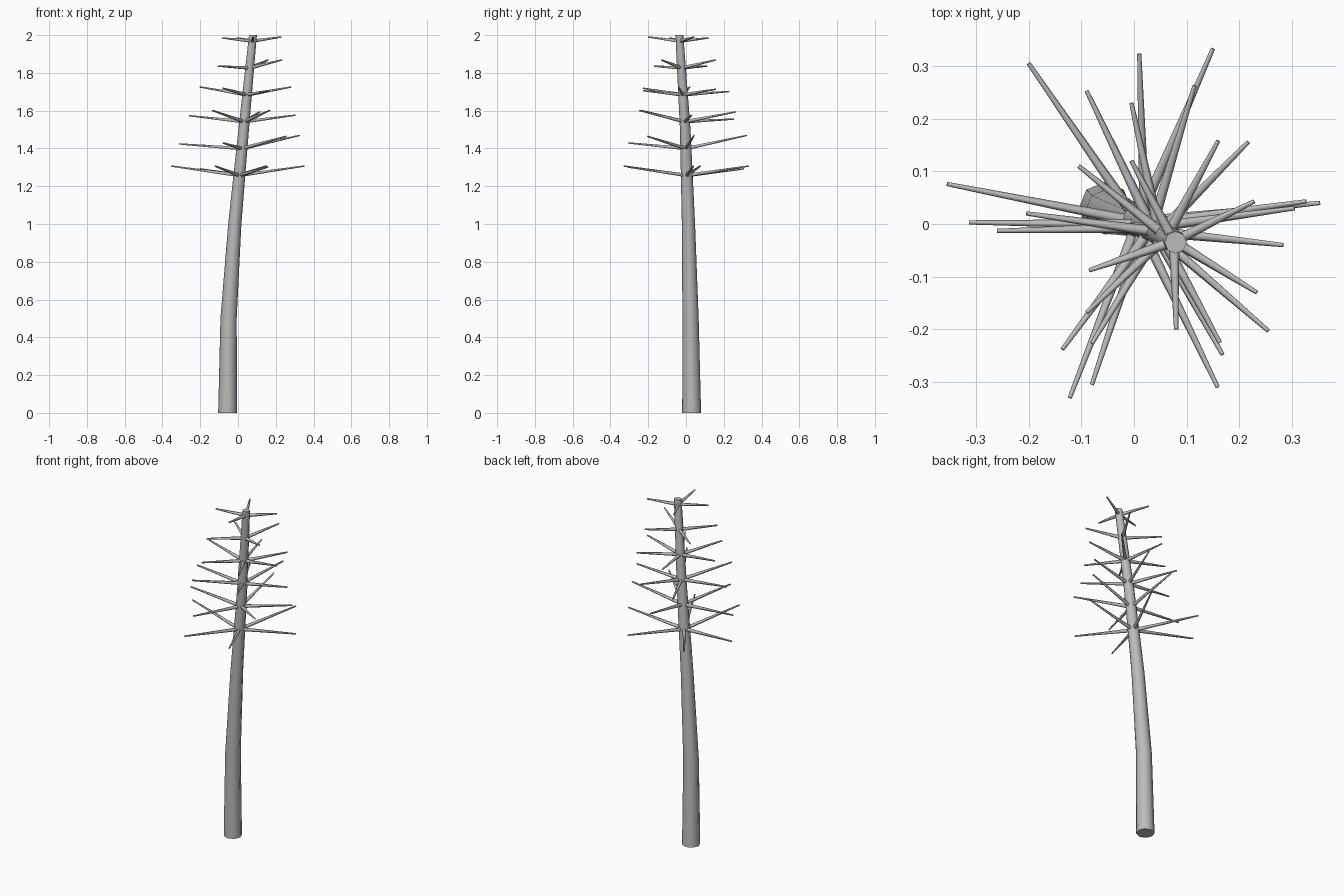
import bpy, bmesh, math
from mathutils import Vector

if "Cube" in bpy.data.objects:
    bpy.data.objects.remove(bpy.data.objects["Cube"])

bark = bpy.data.materials.new("grey_bark")
bark.diffuse_color = (0.5, 0.5, 0.5, 1)
bark.use_nodes = True
bark.node_tree.nodes["Principled BSDF"].inputs["Base Color"].default_value = bark.diffuse_color


def tube(bm, rings, sides):
    """Skin capped rings given as (centre, radius, axis)."""
    loops = []
    for c, r, axis in rings:
        q = Vector(axis).to_track_quat('Z', 'Y') if abs(axis[2]) < 0.99 else None
        loop = []
        for i in range(sides):
            a = 2 * math.pi * i / sides
            p = Vector((r * math.cos(a), r * math.sin(a), 0))
            loop.append(bm.verts.new(Vector(c) + (q @ p if q else p)))
        loops.append(loop)
    for lo, hi in zip(loops, loops[1:]):
        for i in range(sides):
            j = (i + 1) % sides
            bm.faces.new((lo[i], lo[j], hi[j], hi[i]))
    bm.faces.new(loops[0][::-1])
    bm.faces.new(loops[-1])


def finish(bm, name):
    bmesh.ops.recalc_face_normals(bm, faces=bm.faces[:])
    me = bpy.data.meshes.new(name)
    bm.to_mesh(me)
    bm.free()
    me.materials.append(bark)
    ob = bpy.data.objects.new(name, me)
    bpy.context.collection.objects.link(ob)
    bpy.ops.object.select_all(action='DESELECT')
    ob.select_set(True)
    bpy.context.view_layer.objects.active = ob
    bpy.ops.object.shade_smooth_by_angle(angle=math.radians(62))


# Leaning, tapered trunk: x, y, z, radius
path = [(-.055, .03, 0, .05), (-.05, .024, .5, .043), (-.017, .013, 1, .035),
        (.03, -.004, 1.5, .028), (.079, -.035, 2, .021)]
bm = bmesh.new()
tube(bm, [((x, y, z), r, (0, 0, 1)) for x, y, z, r in path], 8)
finish(bm, "trunk")


def trunk_at(z):
    for a, b in zip(path, path[1:]):
        if a[2] <= z <= b[2]:
            return Vector(a[:3]).lerp(Vector(b[:3]), (z - a[2]) / (b[2] - a[2]))


# Branch whorls: tips as (x, y, rise above the whorl)
whorls = [
    [(-.355, .076, .05), (.353, .04, .05), (.15, .333, .05),
     (-.2, .305, .035), (-.122, -.33, .05), (.159, -.31, .045)],
    [(-.313, .003, .025), (.327, .043, .07), (.01, .323, .07),
     (-.08, -.305, .03), (.255, -.203, .065)],
    [(-.26, -.013, .032), (.305, .03, .035), (-.136, -.238, .06),
     (.168, -.248, .06), (.115, .263, .052), (-.09, .253, .014)],
    [(-.204, .02, .042), (.283, -.04, .042), (-.005, .23, .018),
     (.217, .156, .03), (-.08, -.227, .035), (.163, -.225, .022)],
    [(.233, -.13, .043), (-.09, -.168, .01), (-.105, .11, .01),
     (.16, .158, .043)],
    [(.228, .043, .022), (.08, -.2, .022), (-.085, -.088, .017),
     (-.005, .12, .017)],
]
for n, tips in enumerate(whorls):
    z = 1.257 + .1422 * n
    base = trunk_at(z)
    bm = bmesh.new()
    for x, y, rise in tips:
        tip = Vector((x, y, z + rise))
        axis = (tip - base).normalized()
        tube(bm, [(base, .0105, axis), (tip, .004, axis)], 6)
    finish(bm, f"branch_whorl_{n + 1}")
